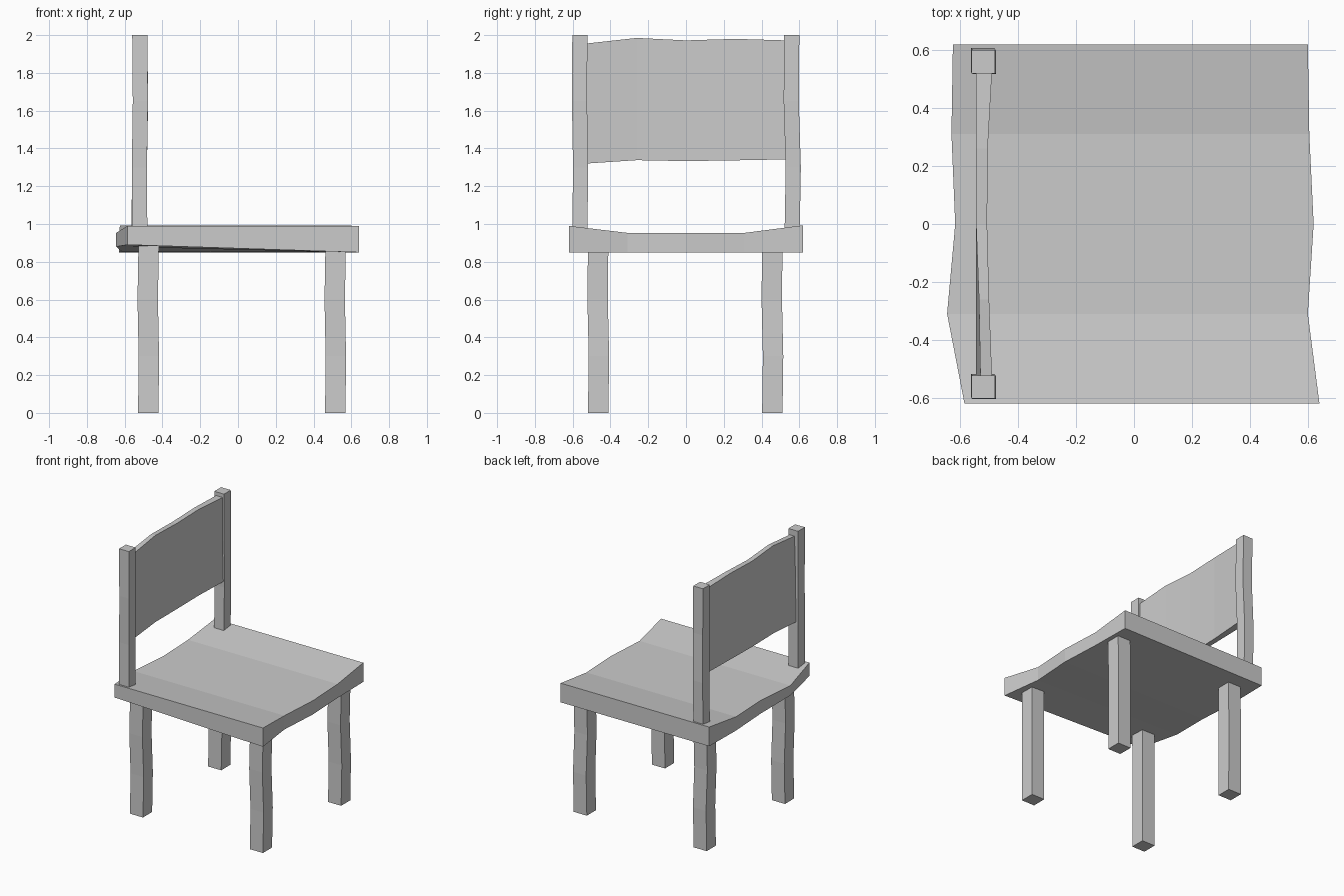
import bpy, bmesh

if "Cube" in bpy.data.objects:
    bpy.data.objects.remove(bpy.data.objects["Cube"])


def loft(name, rings):
    """Closed flat-shaded solid through a list of four-point rings."""
    bm = bmesh.new()
    vs = [[bm.verts.new(p) for p in ring] for ring in rings]
    for a, b in zip(vs, vs[1:]):
        for i in range(4):
            j = (i + 1) % 4
            bm.faces.new((a[i], a[j], b[j], b[i]))
    bm.faces.new(vs[0])
    bm.faces.new(vs[-1])
    bmesh.ops.recalc_face_normals(bm, faces=bm.faces)
    mesh = bpy.data.meshes.new(name)
    bm.to_mesh(mesh)
    bm.free()
    ob = bpy.data.objects.new(name, mesh)
    bpy.context.collection.objects.link(ob)
    return ob


def upright(name, x, y, half, levels, drift):
    """Square hand-hewn bar whose sections drift slightly in x and y."""
    rings = []
    for z, (dx, dy) in zip(levels, drift):
        cx, cy = x + dx, y + dy
        rings.append([(cx + sx * half, cy + sy * half, z)
                      for sx, sy in ((-1, -1), (1, -1), (1, 1), (-1, 1))])
    return loft(name, rings)


# Seat: dished slab, sections run along y
# (y, left x, right x, top z, left bottom z)
seat = [(-0.62, -0.585, 0.64, 0.99, 0.89),
        (-0.31, -0.645, 0.60, 0.953, 0.88),
        (0.00, -0.617, 0.62, 0.953, 0.855),
        (0.31, -0.63, 0.605, 0.953, 0.85),
        (0.62, -0.625, 0.60, 0.993, 0.85)]
loft("seat", [[(l, y, b), (r, y, 0.85), (r, y, t), (l, y, t)]
              for y, l, r, t, b in seat])

# Legs
leg_z = (0, 0.3, 0.6, 0.89)
wobble = [(0, 0), (0.003, 0.004), (-0.003, -0.003), (0.002, 0)]
for side, x in (("left", -0.475), ("right", 0.515)):
    for end, y in (("front", -0.465), ("back", 0.457)):
        upright(f"{end}_{side}_leg", x, y, 0.054, leg_z, wobble)

# Back posts
post_z = (0.96, 1.3, 1.65, 2)
upright("back_post_a", -0.52, -0.562, 0.04, post_z,
        [(0, 0), (-0.002, 0.004), (0.003, -0.002), (0, 0)])
upright("back_post_b", -0.52, 0.56, 0.04, post_z,
        [(-0.003, 0.002), (-0.002, 0.008), (0.004, -0.003), (0, 0)])

# Backrest panel: (y, bottom z, top z, back bottom x, back top x, front x)
panel = [(-0.53, 1.32, 1.955, -0.545, -0.53, -0.49),
         (-0.26, 1.338, 1.985, -0.545, -0.535, -0.50),
         (0.00, 1.333, 1.972, -0.545, -0.545, -0.507),
         (0.26, 1.337, 1.98, -0.545, -0.545, -0.505),
         (0.53, 1.342, 1.972, -0.545, -0.545, -0.49)]
loft("backrest_panel", [[(bb, y, z0), (f, y, z0), (f, y, z1), (bt, y, z1)]
                        for y, z0, z1, bb, bt, f in panel])
